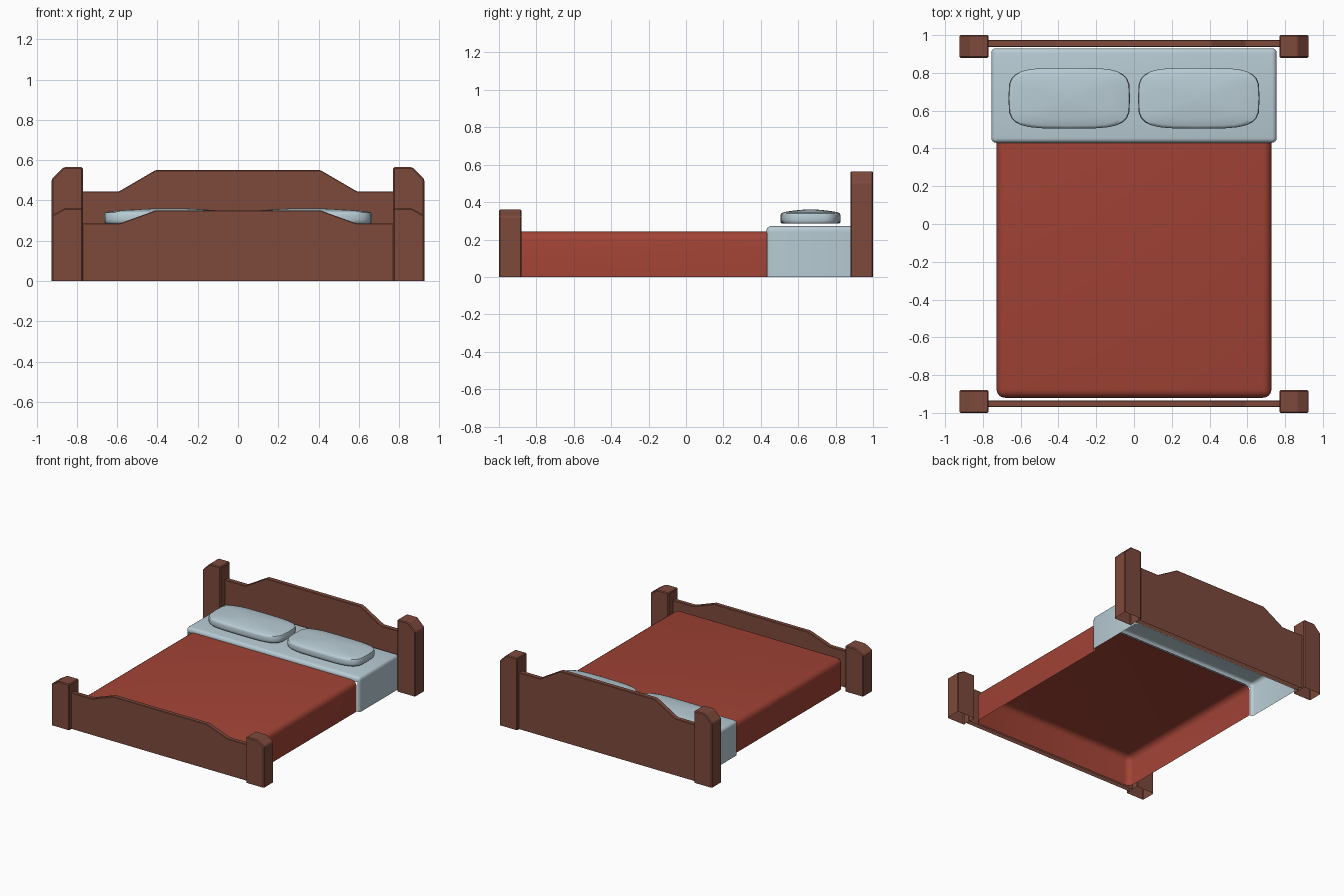
import bpy, bmesh, math
from mathutils import Vector

if "Cube" in bpy.data.objects:
    bpy.data.objects.remove(bpy.data.objects["Cube"])


def material(name, rgb):
    m = bpy.data.materials.new(name)
    m.diffuse_color = (*rgb, 1)
    m.use_nodes = True
    m.node_tree.nodes["Principled BSDF"].inputs["Base Color"].default_value = m.diffuse_color
    return m


WOOD = material("brown_wood", (0.205, 0.067, 0.045))
RED = material("red_blanket", (0.36, 0.056, 0.036))
LINEN = material("pale_blue_linen", (0.48, 0.60, 0.66))


def finish(name, bm, mat, smooth=None):
    me = bpy.data.meshes.new(name)
    bm.to_mesh(me)
    bm.free()
    me.materials.append(mat)
    ob = bpy.data.objects.new(name, me)
    bpy.context.collection.objects.link(ob)
    if smooth:
        bpy.ops.object.select_all(action='DESELECT')
        ob.select_set(True)
        bpy.context.view_layer.objects.active = ob
        bpy.ops.object.shade_smooth_by_angle(angle=math.radians(smooth))
    return ob


def extruded(name, profile, y0, y1, bevel):
    """Front-view (x, z) profile extruded along y, open underneath."""
    bm = bmesh.new()
    face = bm.faces.new([bm.verts.new((x, y0, z)) for x, z in profile])
    ext = bmesh.ops.extrude_face_region(bm, geom=[face])
    bmesh.ops.translate(bm, vec=(0, y1 - y0, 0),
                        verts=[v for v in ext["geom"] if isinstance(v, bmesh.types.BMVert)])
    bmesh.ops.recalc_face_normals(bm, faces=bm.faces[:])
    edges = [e for e in bm.edges if max(v.co.z for v in e.verts) > 0.001]
    bmesh.ops.bevel(bm, geom=edges, offset=bevel, segments=1, affect='EDGES', profile=0.5)
    bmesh.ops.delete(bm, geom=[f for f in bm.faces if all(v.co.z < 0.001 for v in f.verts)],
                     context='FACES_ONLY')
    return finish(name, bm, WOOD)


def cover(name, half_x, y0, y1, top, radius, mat, front_lip=None, open_back=False):
    """Rounded hollow shell draped to the floor."""
    bm = bmesh.new()
    bmesh.ops.create_cube(bm, size=1)
    low = -0.2
    back = y1 + (0.2 if open_back else 0)
    for v in bm.verts:
        v.co = Vector((v.co.x * 2 * half_x, back if v.co.y > 0 else y0,
                       top if v.co.z > 0 else low))
    bmesh.ops.bevel(bm, geom=bm.edges[:], offset=radius, segments=4, affect='EDGES', profile=0.5)

    def cut(co, no, clear):
        bmesh.ops.bisect_plane(bm, geom=bm.verts[:] + bm.edges[:] + bm.faces[:],
                               plane_co=co, plane_no=no, clear_inner=clear)
    cut((0, 0, 0), (0, 0, 1), True)
    if open_back:
        cut((0, y1, 0), (0, -1, 0), True)
    if front_lip:
        cut((0, 0, front_lip), (0, 0, 1), False)
        bm.normal_update()
        bmesh.ops.delete(bm, geom=[f for f in bm.faces if f.normal.y < -0.95
                                   and f.calc_center_median().z < front_lip], context='FACES')
    return finish(name, bm, mat, 40)


def pillow(name, cx, cy, rx, ry):
    """Stacked rounded-rectangle rings with a gently domed top."""
    bm = bmesh.new()
    n = 28
    rings = []
    for s, z in ((0.95, 0.285), (0.99, 0.292), (1, 0.305), (1, 0.328),
                 (0.975, 0.340), (0.9, 0.346), (0.65, 0.353), (0.3, 0.359)):
        ring = []
        for i in range(n):
            a = 2 * math.pi * i / n
            c, d = math.cos(a), math.sin(a)
            px = math.copysign(abs(c) ** 0.5, c)
            py = math.copysign(abs(d) ** 0.5, d)
            inset = (1 - s) * ry
            ring.append(bm.verts.new((cx + px * (rx - inset if s > 0.9 else rx * s),
                                      cy + py * (ry - inset), z)))
        rings.append(ring)
    for a, b in zip(rings, rings[1:]):
        for i in range(n):
            j = (i + 1) % n
            bm.faces.new((a[i], a[j], b[j], b[i]))
    bm.faces.new(rings[0][::-1])
    peak = bm.verts.new((cx, cy, 0.361))
    for i in range(n):
        bm.faces.new((rings[-1][i], rings[-1][(i + 1) % n], peak))
    return finish(name, bm, LINEN, 50)


# Head and foot: a shaped board between two chamfered posts
for label, ps, top, drop, shoulder, crest, b0, b1 in (
        ("head", (0.88, 1.0), 0.565, 0.06, 0.445, 0.55, 0.937, 0.975),
        ("foot", (-1.0, -0.88), 0.36, 0.035, 0.285, 0.35, -0.97, -0.935)):
    right = [(0.775, 0), (0.775, shoulder), (0.59, shoulder), (0.41, crest)]
    extruded(label + "board", right + [(-x, z) for x, z in reversed(right)], b0, b1, 0.003)
    for side, s in (("left", -1), ("right", 1)):
        post = [(0.77, 0), (0.925, 0), (0.925, top - drop), (0.865, top), (0.77, top)]
        extruded(f"{label}_post_{side}", [(s * x, z) for x, z in post], *ps, 0.006)

# Bedding
cover("blanket", 0.728, -0.92, 0.435, 0.243, 0.045, RED, open_back=True)
cover("sheet", 0.755, 0.43, 0.93, 0.272, 0.025, LINEN, front_lip=0.235)
for side, s in (("left", -1), ("right", 1)):
    pillow("pillow_" + side, s * 0.343, 0.666, 0.322, 0.161)
